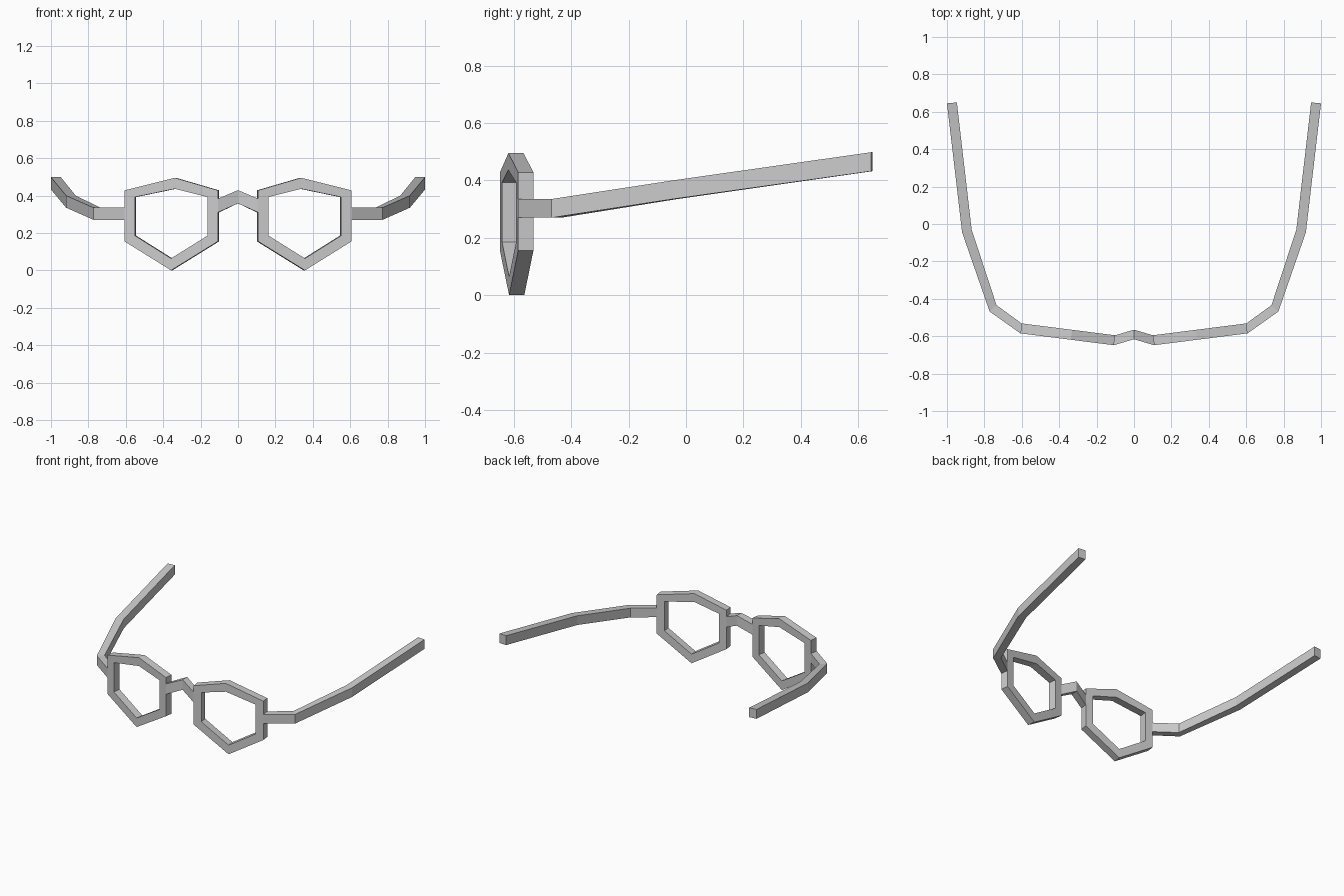
import bpy, bmesh
from mathutils import Vector

if "Cube" in bpy.data.objects:
    bpy.data.objects.remove(bpy.data.objects["Cube"])


def finish(name, bm, mirror=True):
    bmesh.ops.recalc_face_normals(bm, faces=bm.faces)
    mesh = bpy.data.meshes.new(name)
    bm.to_mesh(mesh)
    bm.free()
    obj = bpy.data.objects.new(name, mesh)
    bpy.context.collection.objects.link(obj)
    if mirror:
        obj.modifiers.new("Mirror", 'MIRROR').use_mirror_merge = False
    return obj


def loft(bm, rings, closed):
    """Skin quads between matching rings of points."""
    loops = [[bm.verts.new(p) for p in r] for r in rings]
    pairs = list(zip(loops, loops[1:]))
    if closed:
        pairs.append((loops[-1], loops[0]))
    else:
        bm.faces.new(loops[0])
        bm.faces.new(loops[-1])
    for a, b in pairs:
        n = len(a)
        for i in range(n):
            j = (i + 1) % n
            bm.faces.new((a[i], a[j], b[j], b[i]))


def strip(name, stations, mirror=True):
    """Rectangular bar: each station is (outer xy, inner xy, bottom z, top z)."""
    bm = bmesh.new()
    loft(bm, [[(*o, z0), (*i, z0), (*i, z1), (*o, z1)]
              for o, i, z0, z1 in stations], False)
    return finish(name, bm, mirror)


# Lens rims: six-sided outlines lying on a slightly swept plane
outer = [(0.108, 0.428), (0.338, 0.495), (0.607, 0.428),
         (0.607, 0.155), (0.358, 0.0), (0.108, 0.155)]
inner = [(0.163, 0.392), (0.338, 0.436), (0.552, 0.392),
         (0.552, 0.186), (0.358, 0.064), (0.163, 0.186)]
back = Vector((-0.007, 0.053, 0))


def on_plane(p):
    return Vector((p[0], -0.648 + (p[0] - 0.108) * 0.127, p[1]))


bm = bmesh.new()
loft(bm, [[on_plane(o), on_plane(i), on_plane(i) + back, on_plane(o) + back]
          for o, i in zip(outer, inner)], True)
finish("lens_rims", bm)

# Nose bridge: shallow chevron between the rims
side = ((0.108, -0.648), (0.101, -0.595), 0.31, 0.383)
mid = ((0, -0.616), (0, -0.565), 0.358, 0.429)
left = ((-0.108, -0.648), (-0.101, -0.595), 0.31, 0.383)
strip("nose_bridge", [left, mid, side], mirror=False)

# Temple arms: hinge corner, then rising back to the ear
strip("temple_arms", [
    ((0.607, -0.585), (0.600, -0.532), 0.27, 0.335),
    ((0.772, -0.468), (0.735, -0.434), 0.27, 0.335),
    ((0.919, -0.045), (0.868, -0.030), 0.335, 0.400),
    ((1.0, 0.645), (0.947, 0.650), 0.432, 0.498),
])
